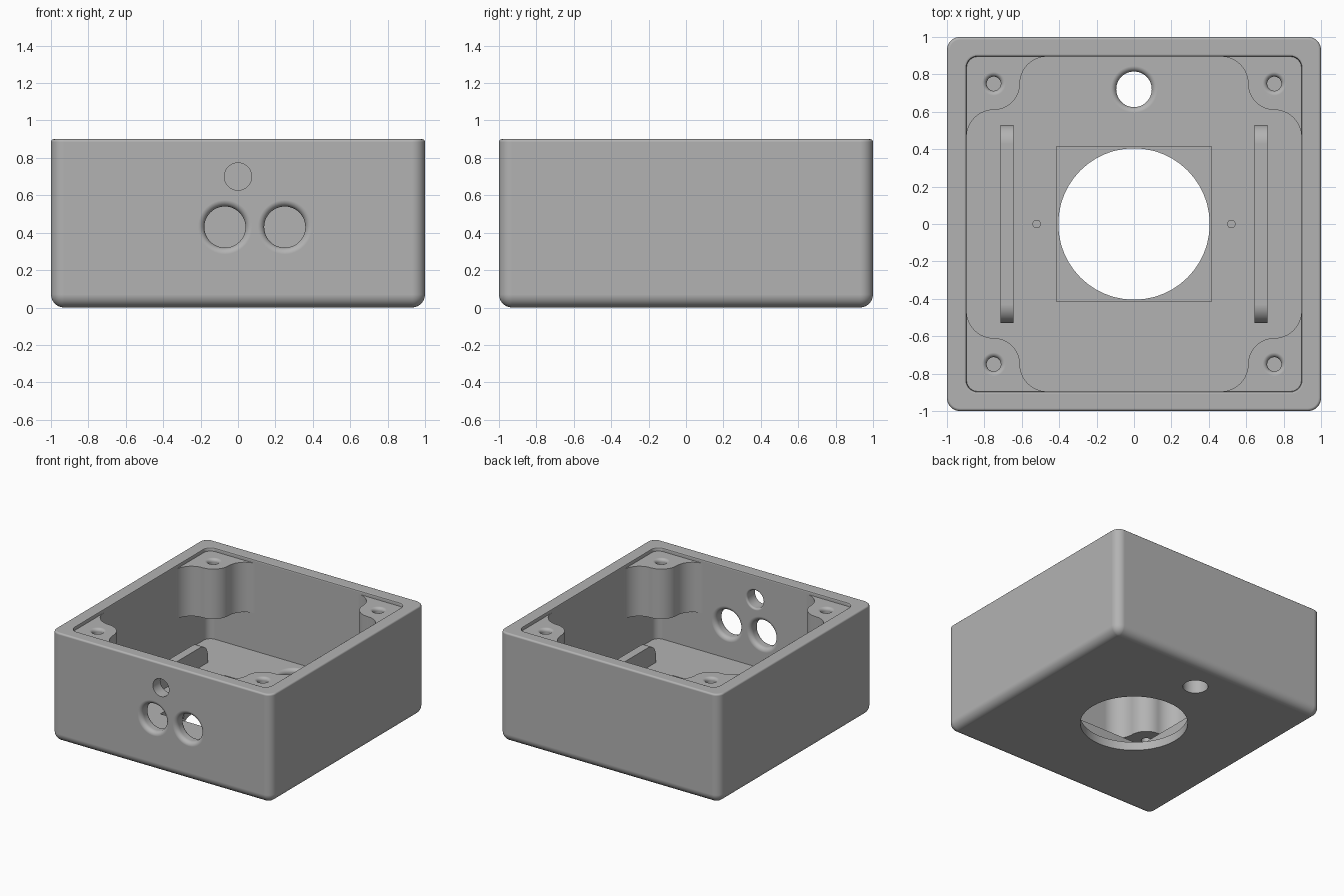
import bpy, bmesh
from math import sin, cos, pi, radians
from mathutils import Matrix, Vector

if "Cube" in bpy.data.objects:
    bpy.data.objects.remove(bpy.data.objects["Cube"], do_unlink=True)

HEIGHT, FLOOR, INNER, EDGE = 0.9, 0.15, 0.895, 0.07

grey = bpy.data.materials.new("plain grey")
grey.use_nodes = True
grey.diffuse_color = (0.45, 0.45, 0.45, 1)
grey.node_tree.nodes["Principled BSDF"].inputs["Base Color"].default_value = (0.45, 0.45, 0.45, 1)


def finish(name, bm):
    bmesh.ops.recalc_face_normals(bm, faces=bm.faces)
    mesh = bpy.data.meshes.new(name)
    bm.to_mesh(mesh)
    bm.free()
    mesh.materials.append(grey)
    obj = bpy.data.objects.new(name, mesh)
    bpy.context.collection.objects.link(obj)
    return obj


def loft(bm, rings):
    """Skin a stack of equal rings and cap both ends."""
    rows = [[bm.verts.new(p) for p in ring] for ring in rings]
    n = len(rows[0])
    for a, b in zip(rows, rows[1:]):
        for i in range(n):
            bm.faces.new((a[i], a[(i + 1) % n], b[(i + 1) % n], b[i]))
    bm.faces.new(rows[0])
    bm.faces.new(rows[-1])


def arc(cx, cy, r, start, end, steps=16):
    angles = [radians(start + (end - start) * i / steps) for i in range(steps + 1)]
    return [(cx + r * cos(a), cy + r * sin(a)) for a in angles]


def rounded_square(half, r, z):
    r = max(r, 0.002)
    c = half - r
    pts = []
    for k, (sx, sy) in enumerate(((1, 1), (-1, 1), (-1, -1), (1, -1))):
        pts += arc(sx * c, sy * c, r, 90 * k, 90 * k + 90, 8)
    return [(x, y, z) for x, y in pts]


def fillet(r, steps=6):
    """Pairs (inset, distance from the face) around a quarter round."""
    return [(r * (1 - sin(t)), r * (1 - cos(t)))
            for t in (pi / 2 * i / steps for i in range(steps + 1))]


def drill(bm, spot, radius, start, end, flare_start=0, flare_end=0, along_y=False):
    """Round cutter whose ends may flare out to round the hole's rim."""
    profile = [(radius, start - (0 if flare_start else 0.05)), (radius, end + (0 if flare_end else 0.05))]
    if flare_start:
        profile[:1] = [(radius + flare_start, start - 0.05)] + \
            [(radius + d, start + flare_start - i) for d, i in reversed(
                [(flare_start * (1 - cos(t)), flare_start * sin(t)) for t in [pi / 12 * k for k in range(7)]])]
    if flare_end:
        profile[-1:] = [(radius + flare_end * (1 - cos(t)), end - flare_end * (1 - sin(t)))
                        for t in [pi / 12 * k for k in range(7)]] + [(radius + flare_end, end + 0.05)]
    rings = []
    for r, h in profile:
        flat = arc(spot[0], spot[1], r, 0, 360, 48)[:-1]
        rings.append([(a, h, b) if along_y else (a, b, h) for a, b in flat])
    loft(bm, rings)


def box(bm, size, centre):
    m = Matrix.Translation(centre) @ Matrix.Diagonal((*size, 1))
    return bmesh.ops.create_cube(bm, size=1, matrix=m)["verts"]


# Outer body with a large lower round and a fine upper one
bm = bmesh.new()
rings = [rounded_square(1 - i, EDGE - i, z) for i, z in fillet(EDGE)]
rings += [rounded_square(1 - i, EDGE - i, HEIGHT - z) for i, z in reversed(fillet(0.015, 3))]
loft(bm, rings)
case = finish("enclosure_body", bm)

# Inner cavity
bm = bmesh.new()
lip = 0.015
cavity_rings = [(0, FLOOR), (0, HEIGHT - lip), (0.004, HEIGHT - 0.005), (lip, HEIGHT), (lip, HEIGHT + 0.1)]
loft(bm, [rounded_square(INNER + d, 0.06 + d, z) for d, z in cavity_rings])
cavity = finish("cavity_cutter", bm)

# Corner screw posts that blend into the walls and hang above the floor
post, r = 0.75, 0.14
blend = INNER - post
c = post - r - blend
outline = arc(c, post, blend, 90, 0) + arc(post, post, r, 180, 270)[1:] + arc(post, c, blend, 90, 0)[1:]
outline += [(0.95, c), (0.95, 0.95), (c, 0.95)]
bm = bmesh.new()
for sx in (1, -1):
    for sy in (1, -1):
        loft(bm, [[(sx * x, sy * y, z) for x, y in outline] for z in (0.46, 0.87)])
posts = finish("screw_posts", bm)

# Two floor ribs with rounded ends
side = arc(0.43, 0.21, 0.1, 0, 90, 10) + arc(-0.43, 0.21, 0.1, 90, 180, 10)
side += [(-0.53, 0.1), (0.53, 0.1)]
bm = bmesh.new()
for sx in (1, -1):
    loft(bm, [[(sx * x, y, z) for y, z in side] for x in (0.645, 0.715)])
ribs = finish("floor_ribs", bm)

# Holes: square seat, main opening, floor port, pilot holes, post screws, front ports
bm = bmesh.new()
box(bm, (0.83, 0.83, 0.2), (0, 0, 0.17))
seat = finish("seat_cutter", bm)

bm = bmesh.new()
drill(bm, (0, 0), 0.405, 0, FLOOR)
drill(bm, (0, 0.72), 0.095, 0, FLOOR, flare_end=0.03)
for s in (1, -1):
    drill(bm, (s * 0.52, 0), 0.02, 0.1, FLOOR)
    for t in (1, -1):
        drill(bm, (s * post, t * post), 0.038, 0.46, 0.87, flare_end=0.025)
for x in (-0.07, 0.25):
    drill(bm, (x, 0.43), 0.11, -1, -INNER, 0.035, 0.035, along_y=True)
drill(bm, (0, 0.7), 0.073, -1, -INNER, 0, 0.015, along_y=True)
holes = finish("hole_cutter", bm)

# Combine everything into one solid
bpy.context.view_layer.objects.active = case
case.select_set(True)
for part, mode in ((cavity, "DIFFERENCE"), (posts, "UNION"), (ribs, "UNION"),
                   (seat, "DIFFERENCE"), (holes, "DIFFERENCE")):
    part.hide_render = True
    mod = case.modifiers.new(part.name, "BOOLEAN")
    mod.operation, mod.object, mod.solver = mode, part, "EXACT"
    bpy.ops.object.modifier_apply(modifier=mod.name)
    bpy.data.objects.remove(part, do_unlink=True)

# Smooth rounds, flat walls
bpy.ops.object.shade_smooth_by_angle(angle=radians(32))
weighted = case.modifiers.new("even_shading", "WEIGHTED_NORMAL")
weighted.keep_sharp = True
weighted.weight = 100
